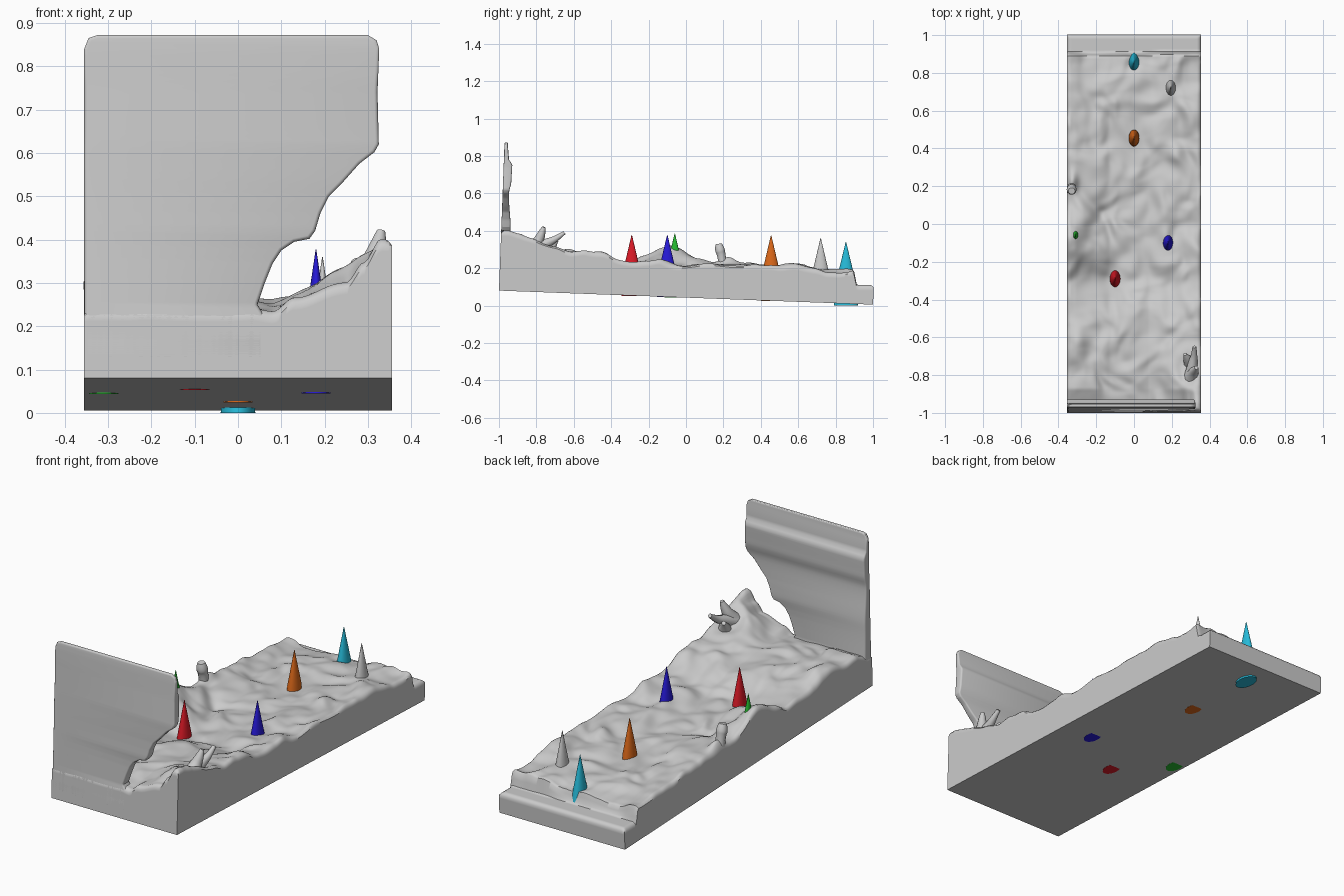
import bpy, bmesh, math
from mathutils import Vector, noise

if "Cube" in bpy.data.objects:
    bpy.data.objects.remove(bpy.data.objects["Cube"])

SLOPE = 0.0375                      # the whole scene leans slightly backwards

def floor_z(y):
    return 0.0425 - SLOPE * y

def lean(p):
    return Vector((p[0], p[1] + SLOPE * (p[2] - floor_z(p[1])), p[2]))

def interp(pts, t):
    if t <= pts[0][0]:
        return pts[0][1]
    for (a, u), (b, v) in zip(pts, pts[1:]):
        if t <= b:
            s = (t - a) / (b - a)
            return u + (v - u) * s * s * (3 - 2 * s)
    return pts[-1][1]

def finish(name, bm, angle=40, colour=None):
    bmesh.ops.recalc_face_normals(bm, faces=bm.faces[:])
    me = bpy.data.meshes.new(name)
    bm.to_mesh(me)
    bm.free()
    ob = bpy.data.objects.new(name, me)
    bpy.context.collection.objects.link(ob)
    bpy.ops.object.select_all(action='DESELECT')
    bpy.context.view_layer.objects.active = ob
    ob.select_set(True)
    bpy.ops.object.shade_smooth_by_angle(angle=math.radians(angle))
    if colour:
        mat = bpy.data.materials.new(name + "_colour")
        mat.diffuse_color = (*colour, 1)
        mat.use_nodes = True
        mat.node_tree.nodes["Principled BSDF"].inputs["Base Color"].default_value = mat.diffuse_color
        me.materials.append(mat)
    return ob

# height profiles: sunken centre and edges along y, and the front lip along x
MID = [(-1, .25), (-.75, .25), (-.5, .23), (-.3, .195), (0, .19), (.45, .185), (.6, .185), (.86, .18)]
RIGHT = [(-1, .38), (-.9, .36), (-.72, .32), (-.5, .29), (-.3, .225), (.1, .225), (.45, .22), (.86, .185)]
LEFT = [(-1, .29), (-.75, .28), (-.5, .25), (-.3, .23), (.1, .22), (.4, .21), (.86, .18)]
LIP = [(.03, .24), (.08, .235), (.13, .27), (.25, .30), (.29, .345), (.33, .4), (.355, .4)]
# x, y, radius x, radius y, height
BUMPS = [(-.33, -.08, .1, .12, .1), (-.17, -.17, .06, .08, .05), (-.29, -.62, .06, .1, .04),
         (0, -.55, .13, .13, .02), (.22, .36, .04, .05, .02), (.2, -.75, .08, .1, .015),
         (-.33, .21, .03, .05, .05)]

def height(x, y):
    z = interp(MID, y)
    if x > .08:
        z += (interp(RIGHT, y) - z) * min(1, (x - .08) / .24)
    elif x < -.13:
        z += (interp(LEFT, y) - z) * min(1, (-.13 - x) / .18)
    front = max(0, min(1, (-.88 - y) / .08))
    z += (interp(LIP, x) - z) * front
    for bx, by, rx, ry, h in BUMPS:
        z += h * math.exp(-((x - bx) / rx) ** 2 - ((y - by) / ry) ** 2)
    p = Vector((x * 6.5, y * 6, 1.7))
    warp = noise.noise_vector(p * .8) * .8
    z += (noise.noise(p + warp) * .026 + noise.noise(p * 2.2 + warp) * .011) * (1 - .8 * front)
    # drop to the flat step at the back
    step = max(0, min(1, (y - .885 - .008 * noise.noise(p)) / .025))
    z += (.11 - z) * step * step * (3 - 2 * step)
    edge = min(.355 - abs(x), 1 - abs(y))
    return z - .014 * max(0, 1 - edge / .018) ** 2

# ground block with rolling top
bm = bmesh.new()
bmesh.ops.create_grid(bm, x_segments=90, y_segments=240, size=1)
for v in bm.verts:
    x, y = v.co.x * .355, v.co.y
    v.co = lean((x, y, height(x, y)))

def drop_rim(flat):
    rim = [e for e in bm.edges if e.is_boundary]
    low = bmesh.ops.extrude_edge_only(bm, edges=rim)['geom']
    for v in [g for g in low if isinstance(g, bmesh.types.BMVert)]:
        if not flat:
            v.co.y -= .015 * SLOPE
            v.co.z -= .015
            continue
        y = v.co.y - SLOPE * (v.co.z - floor_z(v.co.y))
        if abs(y) > .993:
            y = math.copysign(1, y)
        v.co.y, v.co.z = y, floor_z(y)

drop_rim(False)
drop_rim(True)
bmesh.ops.edgeloop_fill(bm, edges=[e for e in bm.edges if e.is_boundary])
finish("ground", bm, 45)

# upright wall with a broken lower right corner, its inner face swelling with height
outline = [(-.355, .12), (-.355, .84), (-.345, .865), (-.325, .872), (.3, .872), (.32, .86), (.326, .84),
           (.322, .74), (.325, .62), (.315, .602), (.28, .575), (.24, .53), (.21, .5), (.19, .46), (.178, .42),
           (.165, .402), (.13, .395), (.1, .375), (.08, .345), (.062, .3), (.045, .25), (.06, .225), (.06, .12)]
THICK = [(.12, .06), (.4, .05), (.6, .034), (.66, .044), (.75, .046), (.785, .026), (.87, .018)]
bm = bmesh.new()
face = bm.faces.new([bm.verts.new((x, -1, z)) for x, z in outline])
for v in bmesh.ops.extrude_face_region(bm, geom=[face])['geom']:
    if isinstance(v, bmesh.types.BMVert):
        v.co.y = -.96
rims = [e for e in bm.edges if abs(e.verts[0].co.y - e.verts[1].co.y) < 1e-5]
bmesh.ops.bevel(bm, geom=rims, offset=.008, segments=3, profile=.5, affect='EDGES')
for i in range(1, 50):
    bmesh.ops.bisect_plane(bm, geom=bm.verts[:] + bm.edges[:] + bm.faces[:],
                           plane_co=(0, 0, .12 + i * .015), plane_no=(0, 0, 1))
for v in bm.verts:
    v.co.y = -1 + (v.co.y + 1) * interp(THICK, v.co.z) / .04
    v.co = lean(v.co)
finish("wall", bm)

# gnarled stubs growing out of the ground
def stub(name, pts):
    cu = bpy.data.curves.new(name, 'CURVE')
    cu.dimensions = '3D'
    cu.bevel_depth = 1
    cu.bevel_resolution = 3
    cu.resolution_u = 6
    cu.use_fill_caps = True
    sp = cu.splines.new('NURBS')
    sp.points.add(len(pts) - 1)
    sp.use_endpoint_u = True
    sp.order_u = 3
    for p, (x, y, z, r) in zip(sp.points, pts):
        p.co, p.radius = (x, y, z, 1), r
    ob = bpy.data.objects.new(name, cu)
    bpy.context.collection.objects.link(ob)

stub("stub_tall", [(.3, -.84, .28, .05), (.31, -.79, .34, .03), (.325, -.77, .39, .02), (.33, -.76, .42, .01)])
stub("stub_forward", [(.3, -.82, .3, .04), (.31, -.74, .335, .025), (.32, -.69, .36, .016), (.32, -.65, .39, .01)])
stub("stub_inner", [(.3, -.74, .28, .04), (.28, -.71, .33, .02), (.27, -.69, .35, .01)])
stub("stub_left", [(-.33, .2, .2, .024), (-.33, .19, .27, .022), (-.33, .18, .3, .03), (-.33, .175, .33, .018)])

# oval spikes: a straight root through the block, tapering to a point above
def spike(name, x, y, base, tip, colour, rx=.034, ry=.054):
    bm = bmesh.new()
    bmesh.ops.create_cone(bm, cap_ends=True, segments=32, radius1=rx, radius2=.027, depth=1)
    for v in bm.verts:
        top = v.co.z > 0
        v.co = (x + v.co.x, y + v.co.y * ry / rx, tip - .177 if top else base)
    cap = max(bm.faces, key=lambda f: f.calc_center_median().z)
    ext = bmesh.ops.extrude_discrete_faces(bm, faces=[cap])['faces'][0]
    for v in ext.verts:
        v.co = (x + (v.co.x - x) * .03, y + (v.co.y - y) * .03, tip)
    finish(name, bm, 30, colour)

CYAN = (.02, .5, .7)
for name, x, y, tip, colour in [
        ("red_spike", -.1, -.29, .377, (.72, .01, .02)),
        ("blue_spike", .18, -.1, .377, (.02, .01, .7)),
        ("orange_spike", 0, .455, .375, (.72, .14, .01)),
        ("green_spike", -.31, -.06, .385, (.02, .5, .03)),
        ("grey_spike", .195, .72, .36, None)]:
    # the grey spike stays hidden below
    spike(name, x, y, floor_z(y) + (.01 if colour is None else -.001), tip, colour)
spike("cyan_spike", 0, .855, 0, .34, CYAN, .04, .065)
